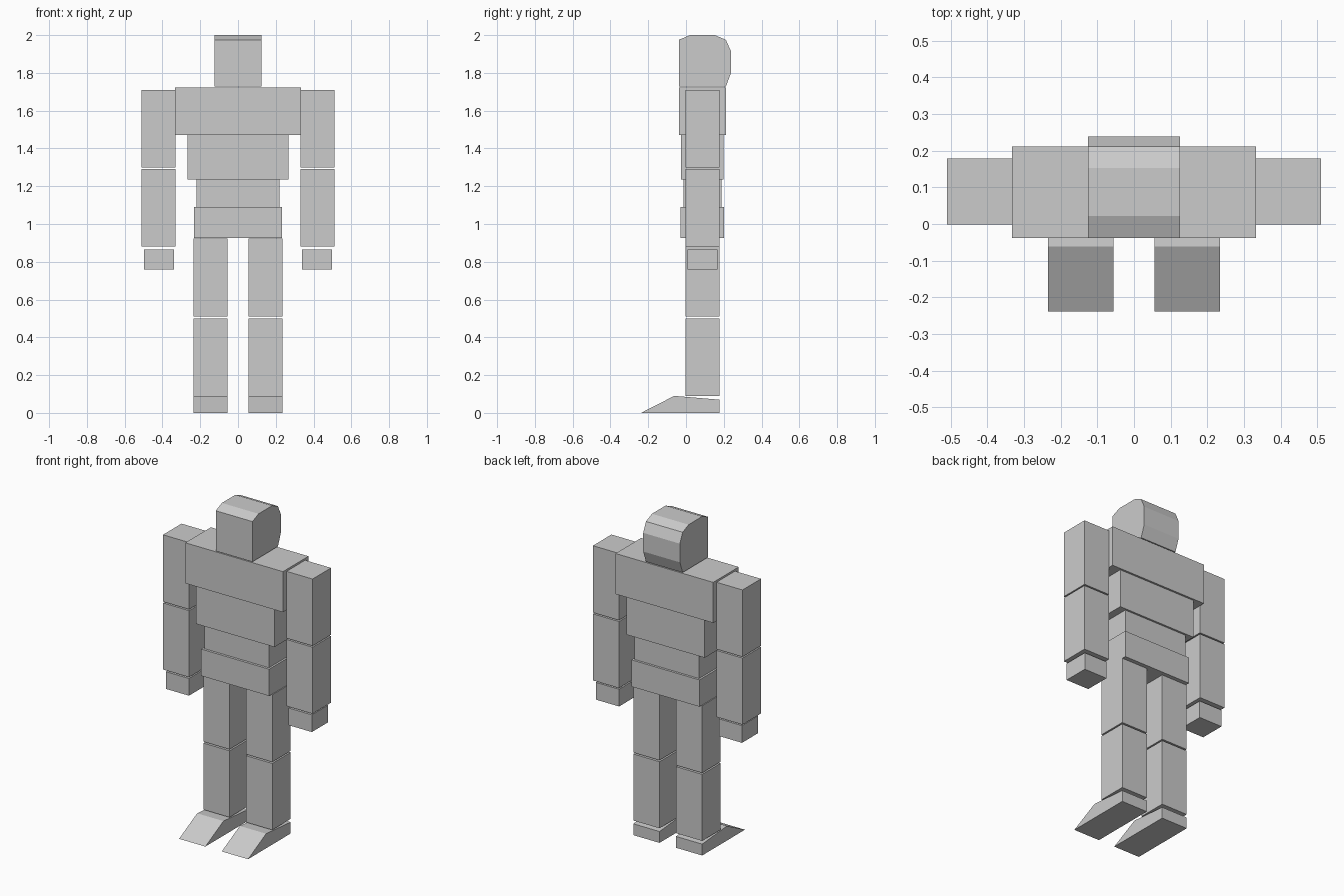
import bpy, bmesh

if "Cube" in bpy.data.objects:
    bpy.data.objects.remove(bpy.data.objects["Cube"])


def extrude_profile(name, profile, x0, x1):
    """Solid made by sweeping a (y, z) side profile from x0 to x1."""
    bm = bmesh.new()
    face = bm.faces.new([bm.verts.new((x0, y, z)) for y, z in profile])
    res = bmesh.ops.extrude_face_region(bm, geom=[face])
    verts = [g for g in res["geom"] if isinstance(g, bmesh.types.BMVert)]
    bmesh.ops.translate(bm, verts=verts, vec=(x1 - x0, 0, 0))
    bmesh.ops.recalc_face_normals(bm, faces=bm.faces[:])
    mesh = bpy.data.meshes.new(name)
    bm.to_mesh(mesh)
    bm.free()
    obj = bpy.data.objects.new(name, mesh)
    bpy.context.collection.objects.link(obj)
    return obj


def box(name, x0, x1, y0, y1, z0, z1):
    return extrude_profile(name, [(y0, z0), (y1, z0), (y1, z1), (y0, z1)], x0, x1)


def mirror(obj):
    obj.modifiers.new("Mirror", 'MIRROR').use_axis[0] = True


# Head: flat face, chamfered crown and back
head_profile = [(-0.038, 1.727), (0.211, 1.727), (0.238, 1.80), (0.238, 1.915),
                (0.211, 1.975), (0.153, 2.0), (0.022, 2.0), (-0.038, 1.975)]
extrude_profile("head", head_profile, -0.125, 0.125)

# Torso blocks: name, half width, y range, z range
for name, w, y0, y1, z0, z1 in [
    ("chest", 0.333, -0.038, 0.211, 1.472, 1.722),
    ("ribs", 0.267, -0.026, 0.199, 1.235, 1.472),
    ("waist", 0.22, -0.013, 0.187, 1.09, 1.235),
    ("hips", 0.232, -0.028, 0.201, 0.925, 1.09),
]:
    box(name, -w, w, y0, y1, z0, z1)

# Limbs, mirrored to the other side
for name, x0, x1, y0, y1, z0, z1 in [
    ("upper_arm", 0.332, 0.51, -0.002, 0.178, 1.298, 1.71),
    ("forearm", 0.332, 0.51, -0.002, 0.178, 0.88, 1.29),
    ("hand", 0.34, 0.498, 0.008, 0.166, 0.76, 0.866),
    ("thigh", 0.056, 0.235, -0.002, 0.178, 0.509, 0.923),
    ("shin", 0.056, 0.235, -0.002, 0.178, 0.09, 0.50),
]:
    mirror(box(name, x0, x1, y0, y1, z0, z1))

# Feet: wedge toes with a slightly falling heel
foot_profile = [(-0.238, 0), (0.178, 0), (0.178, 0.07), (-0.062, 0.09)]
mirror(extrude_profile("foot", foot_profile, 0.056, 0.235))
